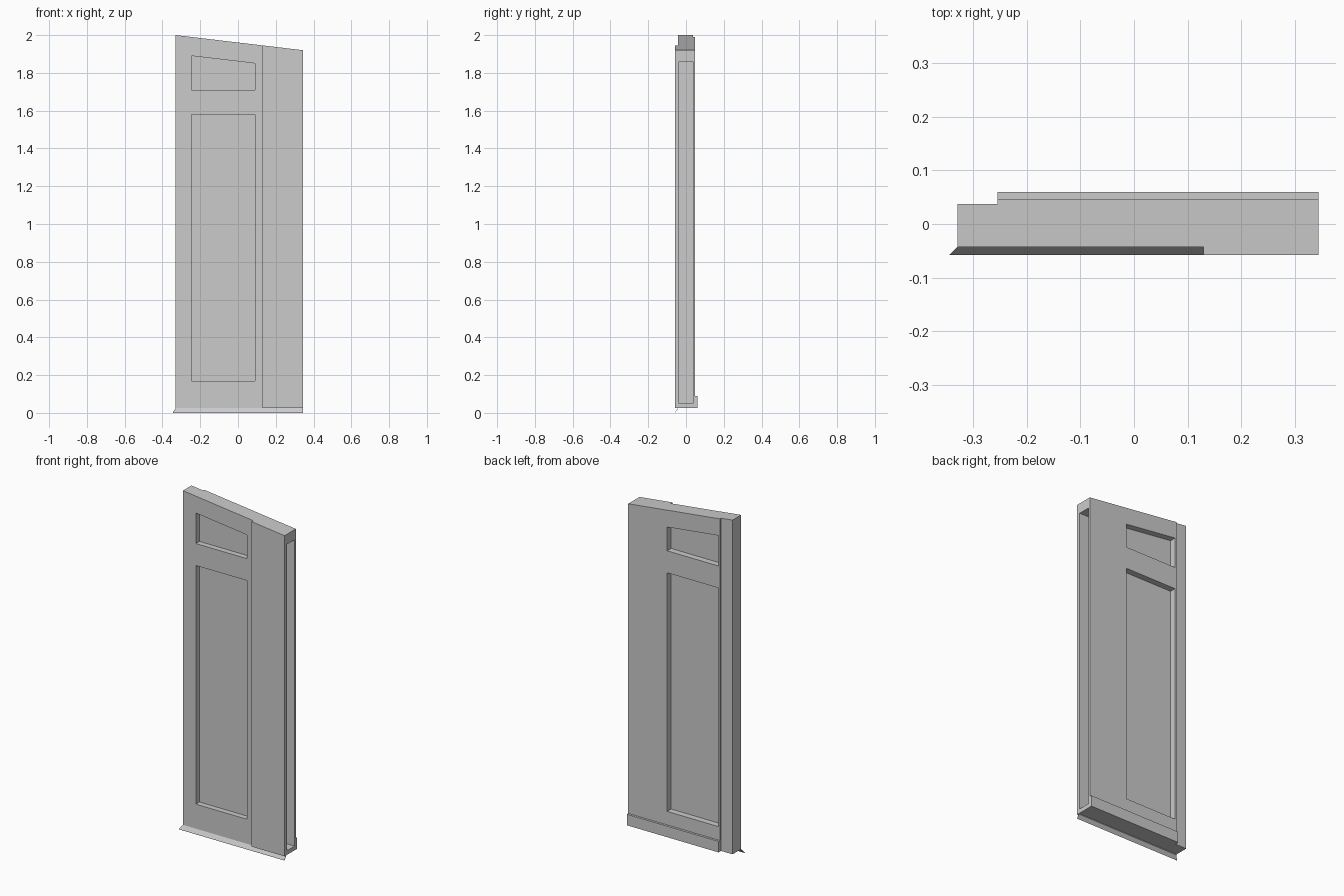
import bpy, bmesh

cube = bpy.data.objects.get("Cube")
if cube:
    bpy.data.objects.remove(cube, do_unlink=True)

# Single painted finish
paint = bpy.data.materials.new("light_grey_paint")
paint.use_nodes = True
colour = (0.6, 0.6, 0.6, 1)
paint.diffuse_color = colour
paint.node_tree.nodes["Principled BSDF"].inputs["Base Color"].default_value = colour

LEFT, RIGHT = -0.33, 0.345
BOTTOM, TOP, LOW_TOP = 0.025, 2.0, 1.92
SLOPE = (LOW_TOP - TOP) / (RIGHT - LEFT)


def make_object(name, bm):
    bmesh.ops.recalc_face_normals(bm, faces=bm.faces)
    mesh = bpy.data.meshes.new(name)
    bm.to_mesh(mesh)
    bm.free()
    mesh.materials.append(paint)
    ob = bpy.data.objects.new(name, mesh)
    bpy.context.collection.objects.link(ob)
    return ob


def loft(name, ring_a, ring_b):
    """Closed solid between two matching outlines."""
    bm = bmesh.new()
    a = [bm.verts.new(p) for p in ring_a]
    b = [bm.verts.new(p) for p in ring_b]
    bm.faces.new(a)
    bm.faces.new(b)
    for i in range(len(a)):
        j = (i + 1) % len(a)
        bm.faces.new((a[i], a[j], b[j], b[i]))
    return make_object(name, bm)


def column(name, outline, z0, top, slope=0):
    """Plan outline raised to a top that may fall along x."""
    return loft(name, [(x, y, z0) for x, y in outline],
                [(x, y, top + slope * (x - LEFT)) for x, y in outline])


def rect(x0, x1, y0, y1):
    return [(x0, y0), (x1, y0), (x1, y1), (x0, y1)]


def cut(ob, cutter):
    mod = ob.modifiers.new("cut", 'BOOLEAN')
    mod.operation = 'DIFFERENCE'
    mod.solver = 'EXACT'
    mod.object = cutter
    bpy.context.view_layer.update()
    result = bpy.data.meshes.new_from_object(
        ob.evaluated_get(bpy.context.evaluated_depsgraph_get()))
    ob.modifiers.clear()
    ob.data = result
    bpy.data.objects.remove(cutter, do_unlink=True)


# Door body: raised cover on the front, rebated edge at the back
FRONT, COVER, BACK, REBATE = -0.043, -0.058, 0.047, 0.037
outline = [(LEFT, FRONT), (0.13, FRONT), (0.13, COVER), (RIGHT, COVER),
           (RIGHT, BACK), (-0.255, BACK), (-0.255, REBATE), (LEFT, REBATE)]
body = column("door_body", outline, BOTTOM, TOP, SLOPE)

# Sunken panels on both faces, the upper one following the sloping top
for y0, y1 in ((-0.1, -0.01), (0.01, 0.1)):
    panel = rect(-0.245, 0.09, y0, y1)
    cut(body, column("lower_panel_cutter", panel, 0.17, 1.58))
    cut(body, column("upper_panel_cutter", panel, 1.71, 1.90, SLOPE))

# Open pocket in the shorter side edge
cut(body, column("pocket_cutter", rect(0.22, 0.4, -0.037, 0.036), 0.05, 1.86))

# Rail along the foot of the back
column("back_foot_rail", rect(-0.255, RIGHT, BACK, 0.06), BOTTOM, 0.09)

# Thin sloping drip strip under the front, mitred at one end
drip = [(FRONT, BOTTOM), (-0.058, 0.003), (-0.058, 0), (FRONT, 0.021)]
loft("drip_strip",
     [(LEFT + (y - FRONT), y, z) for y, z in drip],
     [(RIGHT, y, z) for y, z in drip])
